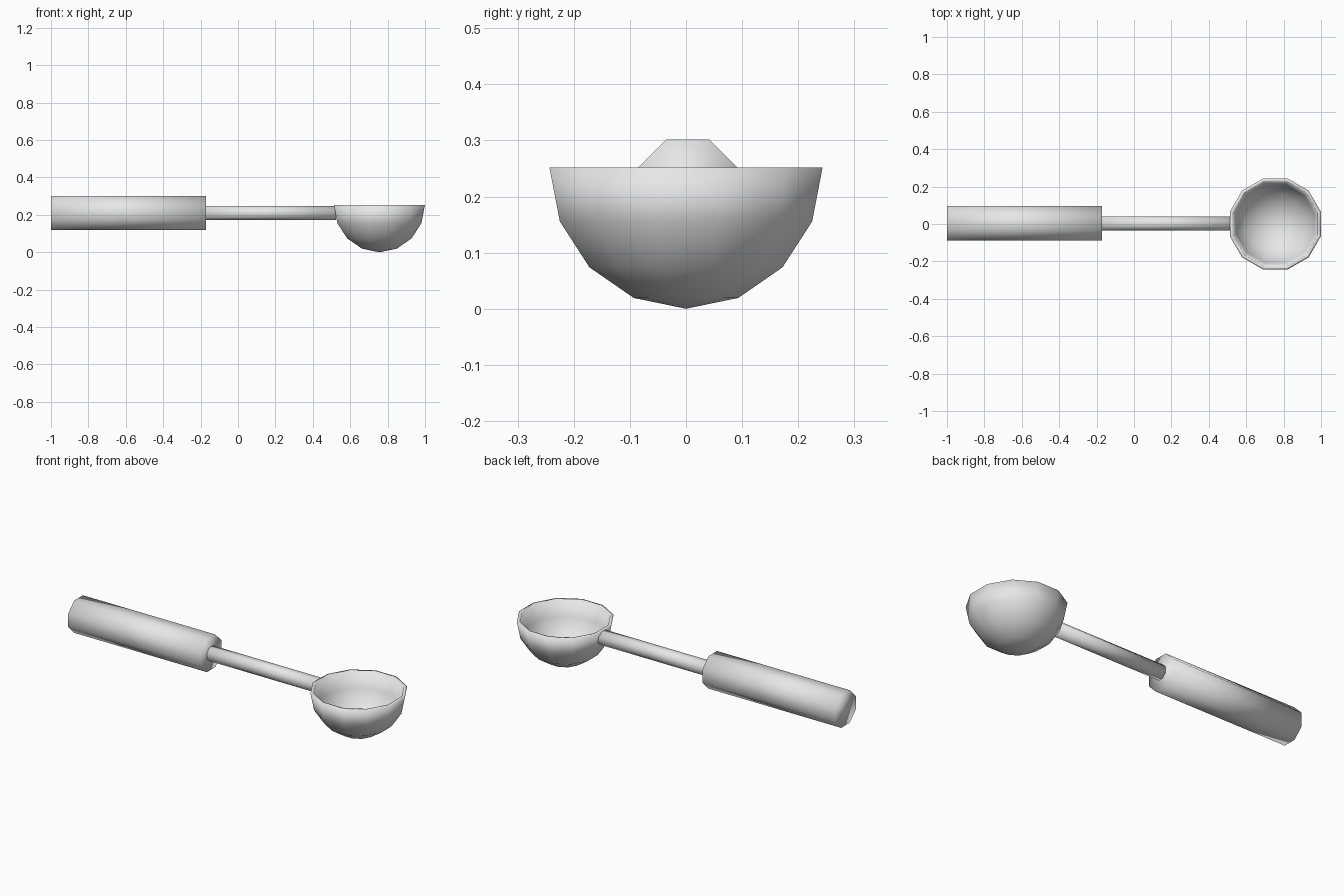
import bpy
import bmesh
from math import pi, sin, cos
from mathutils import Matrix

default = bpy.data.objects.get("Cube")
if default:
    bpy.data.objects.remove(default, do_unlink=True)

# Single plain grey metal
grey = bpy.data.materials.new("light grey")
grey.use_nodes = True
grey.diffuse_color = (0.8, 0.8, 0.8, 1)
grey.node_tree.nodes["Principled BSDF"].inputs["Base Color"].default_value = (0.8, 0.8, 0.8, 1)


def add_part(name, bm):
    bmesh.ops.recalc_face_normals(bm, faces=bm.faces)
    for face in bm.faces:
        face.smooth = True
    mesh = bpy.data.meshes.new(name)
    bm.to_mesh(mesh)
    bm.free()
    mesh.materials.append(grey)
    obj = bpy.data.objects.new(name, mesh)
    bpy.context.collection.objects.link(obj)
    return obj


def octagon_rod(name, x0, x1, y, z, half_width):
    """Eight-sided rod along x with flat top and sides."""
    radius = half_width / cos(pi / 8)
    bm = bmesh.new()
    bmesh.ops.create_cone(bm, cap_ends=True, segments=8, radius1=radius,
                          radius2=radius, depth=x1 - x0)
    place = (Matrix.Translation(((x0 + x1) / 2, y, z))
             @ Matrix.Rotation(pi / 2, 4, 'Y') @ Matrix.Rotation(pi / 8, 4, 'Z'))
    bmesh.ops.transform(bm, matrix=place, verts=bm.verts)
    return add_part(name, bm)


def half_sphere(bm, radius, sides, rings, x, rim_z):
    """Open lower half sphere; returns its rim vertices."""
    loops = []
    for i in range(rings):
        a = pi / 2 * (1 - i / rings)
        loops.append([bm.verts.new((x + radius * sin(a) * cos(2 * pi * (j + 0.5) / sides),
                                    radius * sin(a) * sin(2 * pi * (j + 0.5) / sides),
                                    rim_z - radius * cos(a))) for j in range(sides)])
    pole = bm.verts.new((x, 0, rim_z - radius))
    for j in range(sides):
        k = (j + 1) % sides
        for upper, lower in zip(loops, loops[1:]):
            bm.faces.new((upper[j], upper[k], lower[k], lower[j]))
        bm.faces.new((loops[-1][j], loops[-1][k], pole))
    return loops[0]


# Handle and neck
octagon_rod("handle", -1.0, -0.17, 0.003, 0.21, 0.092)
octagon_rod("neck", -0.19, 0.525, 0.003, 0.21, 0.038)

# Bowl: outer and inner shells joined by a flat rim
bm = bmesh.new()
outer = half_sphere(bm, 0.252, 12, 4, 0.756, 0.252)
inner = half_sphere(bm, 0.234, 12, 4, 0.756, 0.252)
for j in range(12):
    k = (j + 1) % 12
    bm.faces.new((outer[j], outer[k], inner[k], inner[j]))
add_part("bowl", bm)
